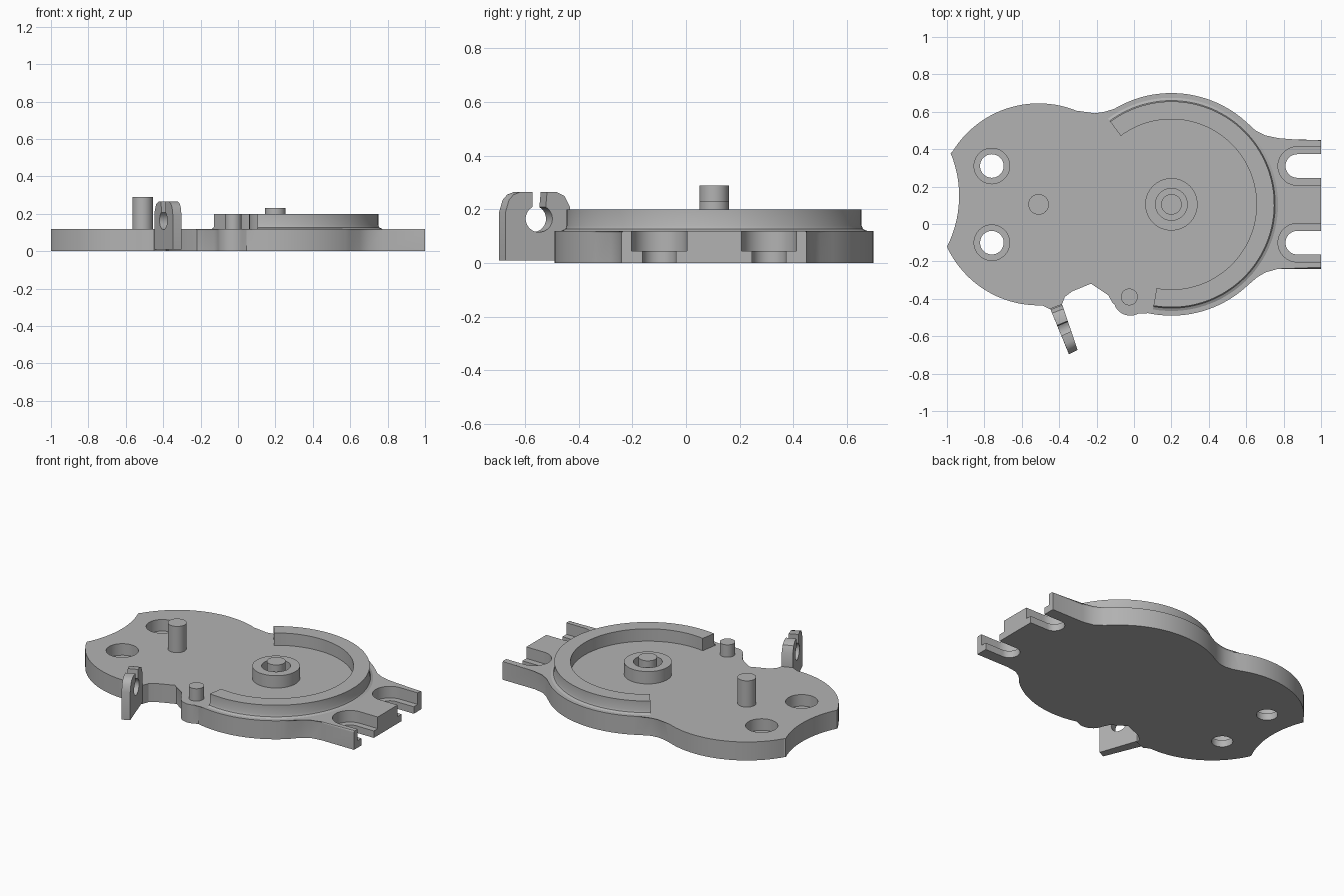
import bpy, bmesh
from math import sin, cos, radians
from mathutils import Vector

cube = bpy.data.objects.get("Cube")
if cube:
    bpy.data.objects.remove(cube, do_unlink=True)

grey = bpy.data.materials.new("plain grey")
grey.use_nodes = True
grey.diffuse_color = (0.45, 0.45, 0.45, 1)
grey.node_tree.nodes["Principled BSDF"].inputs["Base Color"].default_value = (0.45, 0.45, 0.45, 1)

DISK = (0.2, 0.105)
LOBE = (-0.51, 0.105)
TOP = 0.12
SHELF = 0.045


def arc(centre, r, a0, a1, n=24):
    angles = [radians(a0 + (a1 - a0) * i / n) for i in range(n + 1)]
    return [(centre[0] + r * cos(a), centre[1] + r * sin(a)) for a in angles]


def finish(name, bm):
    bmesh.ops.recalc_face_normals(bm, faces=bm.faces[:])
    mesh = bpy.data.meshes.new(name)
    bm.to_mesh(mesh)
    bm.free()
    mesh.materials.append(grey)
    obj = bpy.data.objects.new(name, mesh)
    bpy.context.collection.objects.link(obj)
    return obj


def extrude(points, direction):
    bm = bmesh.new()
    low = [bm.verts.new(p) for p in points]
    high = [bm.verts.new(Vector(p) + Vector(direction)) for p in points]
    bm.faces.new(low)
    bm.faces.new(high)
    for i in range(len(low)):
        j = (i + 1) % len(low)
        bm.faces.new((low[i], low[j], high[j], high[i]))
    return bm


def prism(name, outline, z0, z1):
    return finish(name, extrude([(x, y, z0) for x, y in outline], (0, 0, z1 - z0)))


def post(name, centre, r, z0, z1):
    return prism(name, arc(centre, r, 0, 352.5, 47), z0, z1)


def sweep(name, centre, profile, a0, a1, n, closed):
    # revolve a closed (radius, height) profile about a vertical axis
    bm = bmesh.new()
    rings = []
    for i in range(n if closed else n + 1):
        a = radians(a0 + (a1 - a0) * i / n)
        rings.append([bm.verts.new((centre[0] + r * cos(a), centre[1] + r * sin(a), z))
                      for r, z in profile])
    for i in range(n):
        one, two = rings[i], rings[(i + 1) % len(rings)]
        for j in range(len(profile)):
            k = (j + 1) % len(profile)
            bm.faces.new((one[j], one[k], two[k], two[j]))
    if not closed:
        bm.faces.new(rings[0])
        bm.faces.new(rings[-1])
    return finish(name, bm)


def cut(target, cutter):
    cutter.hide_render = True
    mod = target.modifiers.new("cut", 'BOOLEAN')
    mod.operation = 'DIFFERENCE'
    mod.solver = 'EXACT'
    mod.object = cutter
    bpy.context.view_layer.objects.active = target
    bpy.ops.object.modifier_apply(modifier=mod.name)
    bpy.data.objects.remove(cutter, do_unlink=True)


# Base plate outline, counter-clockwise from the small boss
outline = arc(DISK, 0.595, -105, -48, 20)
outline += [(0.65, -0.28), (0.7, -0.25), (0.77, -0.24), (1, -0.24)]
outline += [(1, 0.45), (0.77, 0.45), (0.7, 0.465), (0.65, 0.5)]
outline += arc(DISK, 0.595, 48, 121, 24)
outline += [(-0.16, 0.59), (-0.21, 0.583), (-0.26, 0.59)]
outline += arc(LOBE, 0.54, 68, 149, 26)
outline += arc((-1.535, 0.15), 0.6, 22.5, -26.8, 16)
outline += arc(LOBE, 0.54, 206, 272, 22)
outline += [(-0.45, -0.455), (-0.385, -0.43), (-0.37, -0.39), (-0.33, -0.36),
            (-0.22, -0.315), (-0.13, -0.375)]
outline += arc((-0.02, -0.4), 0.09, 190, 300, 12)

# Base plate, its top edge rounded around the disk side
bm = extrude([(x, y, 0) for x, y in outline], (0, 0, TOP))
rounded = []
for e in bm.edges:
    mid = (e.verts[0].co + e.verts[1].co) / 2
    if mid.z > TOP - 0.001 and -0.24 < mid.x < 0.99:
        rounded.append(e)
bmesh.ops.bevel(bm, geom=rounded, offset=0.02, segments=4, profile=0.5,
                affect='EDGES', clamp_overlap=True)
base = finish("base_plate", bm)

# Stepped screw holes and open mounting slots
for y in (0.31, -0.1):
    for r, z in ((0.063, -0.1), (0.095, SHELF)):
        cut(base, post("hole_cutter", (-0.76, y), r, z, 0.3))
    for r, z in ((0.063, -0.1), (0.103, SHELF)):
        slot = arc((0.873, y), r, 90, 270) + [(1.1, y - r), (1.1, y + r)]
        cut(base, prism("slot_cutter", slot, z, 0.3))

# Raised partial rim with a flared foot
sweep("raised_rim", DISK, [(0.455, 0.1), (0.455, 0.2), (0.55, 0.2), (0.55, 0.14),
                           (0.555, 0.127), (0.57, TOP), (0.57, 0.1)], -100, 126.5, 80, False)

# Hub collar and posts
sweep("hub_collar", DISK, [(0.085, 0.1), (0.085, 0.2), (0.14, 0.2), (0.14, 0.1)],
      0, 360, 64, True)
post("hub_pin", DISK, 0.055, 0.1, 0.23)
post("tall_post", LOBE, 0.055, 0.1, 0.29)
post("short_post", (-0.025, -0.39), 0.045, 0.1, 0.2)

# Cable clip: side profile with an open round eye, set at a slant
side = [(-0.41, 0.01), (-0.685, 0.01), (-0.685, 0.19), (-0.672, 0.235), (-0.655, 0.255),
        (-0.63, 0.265), (-0.585, 0.265)]
side += arc((-0.56, 0.165), 0.05, 120, 420, 28)
side += [(-0.53, 0.265), (-0.495, 0.265), (-0.465, 0.25), (-0.445, 0.21),
         (-0.445, 0.11), (-0.41, 0.11)]
across = Vector((0.936, 0.351, 0))
points = []
for y, z in side:
    x = -0.415 - 0.375 * (y + 0.445)
    points.append(Vector((x, y, z)) - across * 0.034)
bm = extrude(points, across * 0.068)
# narrow the clip towards its outer end
for v in bm.verts:
    middle = -0.415 - 0.375 * (v.co.y + 0.445)
    taper = 0.25 * min(1, max(0, (-0.445 - v.co.y) / 0.24))
    v.co.x -= (v.co.x - middle) * taper
finish("cable_clip", bm)

# Smooth curved walls, crisp edges
bpy.ops.object.select_all(action='DESELECT')
for obj in bpy.context.collection.objects:
    if obj.type == 'MESH':
        obj.select_set(True)
        bpy.context.view_layer.objects.active = obj
bpy.ops.object.shade_smooth_by_angle(angle=radians(30))
